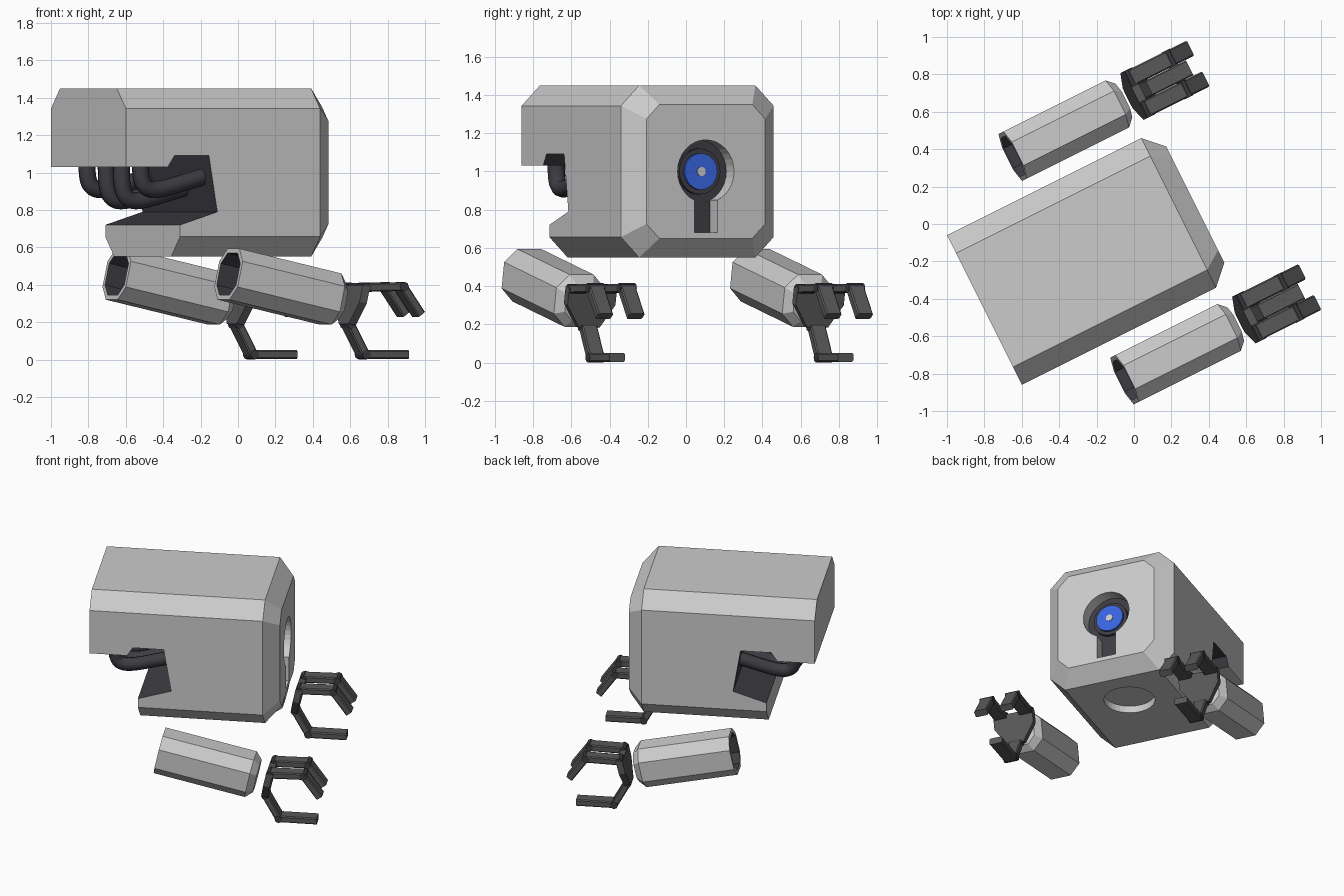
import bpy, bmesh
from math import radians, atan2, hypot, pi
from mathutils import Matrix, Vector

if "Cube" in bpy.data.objects:
    bpy.data.objects.remove(bpy.data.objects["Cube"])


def material(name, rgb):
    m = bpy.data.materials.new(name)
    m.diffuse_color = (*rgb, 1)
    m.use_nodes = True
    m.node_tree.nodes["Principled BSDF"].inputs["Base Color"].default_value = m.diffuse_color
    return m


DARK = material("dark_metal", (0.045, 0.045, 0.055))
HAND = material("hand_metal", (0.10, 0.10, 0.10))
BLUE = material("blue_lens", (0.04, 0.13, 0.75))


def add(name, bm, mats=()):
    bmesh.ops.recalc_face_normals(bm, faces=bm.faces)
    me = bpy.data.meshes.new(name)
    bm.to_mesh(me)
    bm.free()
    for m in mats:
        me.materials.append(m)
    ob = bpy.data.objects.new(name, me)
    bpy.context.collection.objects.link(ob)
    return ob


def octagon(x, hy, hz, c, z=0):
    a, b = hy - c, hz - c
    return [(x, p, q + z) for p, q in ((hy, -b), (hy, b), (a, hz), (-a, hz),
                                       (-hy, b), (-hy, -b), (-a, -hz), (a, -hz))]


def loft(name, rings, mats=(), idx=None):
    """Bridge equal rings and cap both ends; idx = material per band"""
    bm = bmesh.new()
    vs = [[bm.verts.new(p) for p in r] for r in rings]
    idx = idx or [0] * (len(rings) - 1)
    n = len(rings[0])
    for k, (a, b) in enumerate(zip(vs, vs[1:])):
        for i in range(n):
            j = (i + 1) % n
            bm.faces.new((a[i], a[j], b[j], b[i])).material_index = idx[k]
    bm.faces.new(vs[0]).material_index = idx[0]
    bm.faces.new(vs[-1]).material_index = idx[-1]
    return add(name, bm, mats)


def cylinder(name, a, b, r, mats=(), sides=32):
    a, b = Vector(a), Vector(b)
    bm = bmesh.new()
    bmesh.ops.create_cone(bm, cap_ends=True, segments=sides, radius1=r, radius2=r,
                          depth=(b - a).length)
    rot = (b - a).to_track_quat('Z', 'Y').to_matrix().to_4x4()
    bm.transform(Matrix.Translation((a + b) / 2) @ rot)
    return add(name, bm, mats)


def carve(ob, cutter):
    mod = ob.modifiers.new("cut", 'BOOLEAN')
    mod.operation, mod.solver, mod.object = 'DIFFERENCE', 'EXACT', cutter
    bpy.context.view_layer.objects.active = ob
    bpy.ops.object.modifier_apply(modifier=mod.name)
    bpy.data.objects.remove(cutter)


# Body shell: chamfered box with bevelled front (local +x is the eye side)
body = loft("body_shell", [octagon(-0.921, 0.447, 0.45, 0.107, 1),
                           octagon(0.24, 0.447, 0.45, 0.107, 1),
                           octagon(0.34, 0.347, 0.35, 0.075, 1)])

# Rear notch, eye recess, slot under the eye and round recess underneath
notch = [(-0.67, 1.03), (-0.63, 1.09), (-0.424, 1.09), (-0.374, 0.79),
         (-0.597, 0.72), (-0.597, 0.4), (-1.2, 0.4), (-1.2, 1.03)]
carve(body, loft("notch_cutter", [[(x, y, z) for x, z in notch] for y in (-0.7, 0.7)]))
carve(body, cylinder("eye_cutter", (0.25, 0, 1), (0.5, 0, 1), 0.165))
slot = [(-0.067, 0.68), (0.067, 0.68), (0.067, 0.95), (-0.067, 0.95)]
carve(body, loft("slot_cutter", [[(x, y, z) for y, z in slot] for x in (0.256, 0.5)]))
carve(body, cylinder("belly_cutter", (-0.05, 0, 0.4), (-0.05, 0, 0.6), 0.17))

# Dark inner faces of the notch and recesses
body.data.materials.clear()
body.data.materials.append(None)
body.data.materials.append(DARK)
for p in body.data.polygons:
    c, n = p.center, p.normal
    in_notch = -0.66 < c.x < -0.37 and 0.73 < c.z < 1.1 and abs(n.y) < 0.1
    in_eye = n.x > 0.99 and 0.2 < c.x < 0.3
    p.material_index = int(in_notch or in_eye)

# Eye: socket ring, lens, pupil
cylinder("eye_socket", (0.245, 0, 1), (0.27, 0, 1), 0.12, [DARK])
cylinder("eye_lens", (0.26, 0, 1), (0.285, 0, 1), 0.095, [BLUE])
cylinder("eye_pupil", (0.28, 0, 1), (0.29, 0, 1), 0.024)

# Hoses bending from the rear overhang into the notch wall
hoses = [(0.32, 0.0), (0.09, -0.06), (-0.09, -0.06), (-0.32, 0.0)]
for y, dz in hoses:
    cu = bpy.data.curves.new("hose", 'CURVE')
    cu.dimensions, cu.bevel_depth, cu.bevel_resolution = '3D', 0.046, 3
    cu.use_fill_caps = True
    path = [(-0.77, 1.06), (-0.77, 1.0 + dz / 2), (-0.765, 0.905 + dz),
            (-0.64, 0.905 + dz), (-0.5, 0.95 + dz), (-0.385, 0.98 + dz)]
    sp = cu.splines.new('NURBS')
    sp.points.add(len(path) - 1)
    for pt, (x, z) in zip(sp.points, path):
        pt.co = (x, y, z, 1)
    sp.order_u, sp.use_endpoint_u, sp.resolution_u = 4, True, 5
    cu.materials.append(DARK)
    bpy.context.collection.objects.link(bpy.data.objects.new("hose", cu))

PITCH = Matrix.Rotation(radians(12.3), 4, 'Y')


def digit(name, y, path):
    """Chain of bevelled links with a hinge pin at every bend"""
    for (x0, z0), (x1, z1) in zip(path, path[1:]):
        d = hypot(x1 - x0, z1 - z0)
        link = loft(name + "_link", [octagon(0, 0.045, 0.023, 0.007),
                                     octagon(d, 0.045, 0.023, 0.007)], [HAND])
        link.matrix_world = (Matrix.Translation((x0, y, z0))
                             @ Matrix.Rotation(-atan2(z1 - z0, x1 - x0), 4, 'Y'))
    for x, z in path[:-1]:
        cylinder(name + "_hinge", (x, y - 0.047, z), (x, y + 0.047, z), 0.026, [DARK], 8)


# Forearms and hands on both sides
for side, y in (("left", 0.668), ("right", -0.668)):
    arm = loft(side + "_forearm", [octagon(0.3, 0.115, 0.115, 0.056),
                                   octagon(0, 0.115, 0.115, 0.056),
                                   octagon(0, 0.14, 0.14, 0.07),
                                   octagon(0.625, 0.14, 0.14, 0.07),
                                   octagon(0.67, 0.10, 0.10, 0.05)],
               [None, DARK], [1, 0, 0, 0])
    arm.matrix_world = Matrix.Translation((-0.418, y, 0.457)) @ PITCH

    plate = [(-0.14, 0.10), (0.14, 0.10), (0.14, 0.01), (0.06, -0.11),
             (-0.06, -0.11), (-0.14, 0.01)]
    palm = loft(side + "_palm", [[(x, p, q) for p, q in plate] for x in (-0.022, 0.022)],
                [HAND])
    palm.matrix_world = Matrix.Translation((0.315, y, 0.295)) @ PITCH

    for k in (-1, 1):
        digit(side + "_finger", y + k * 0.092, [(0.34, 0.385), (0.565, 0.39), (0.672, 0.242)])
    digit(side + "_thumb", y, [(0.295, 0.19), (0.385, 0.027), (0.64, 0.027)])

# Turn the whole machine to its heading and centre it
bpy.context.view_layer.update()
turn = Matrix.Rotation(radians(26.57), 4, 'Z') @ Matrix.Translation((0, -0.054, 0))
for ob in bpy.context.scene.objects:
    ob.matrix_world = turn @ ob.matrix_world
